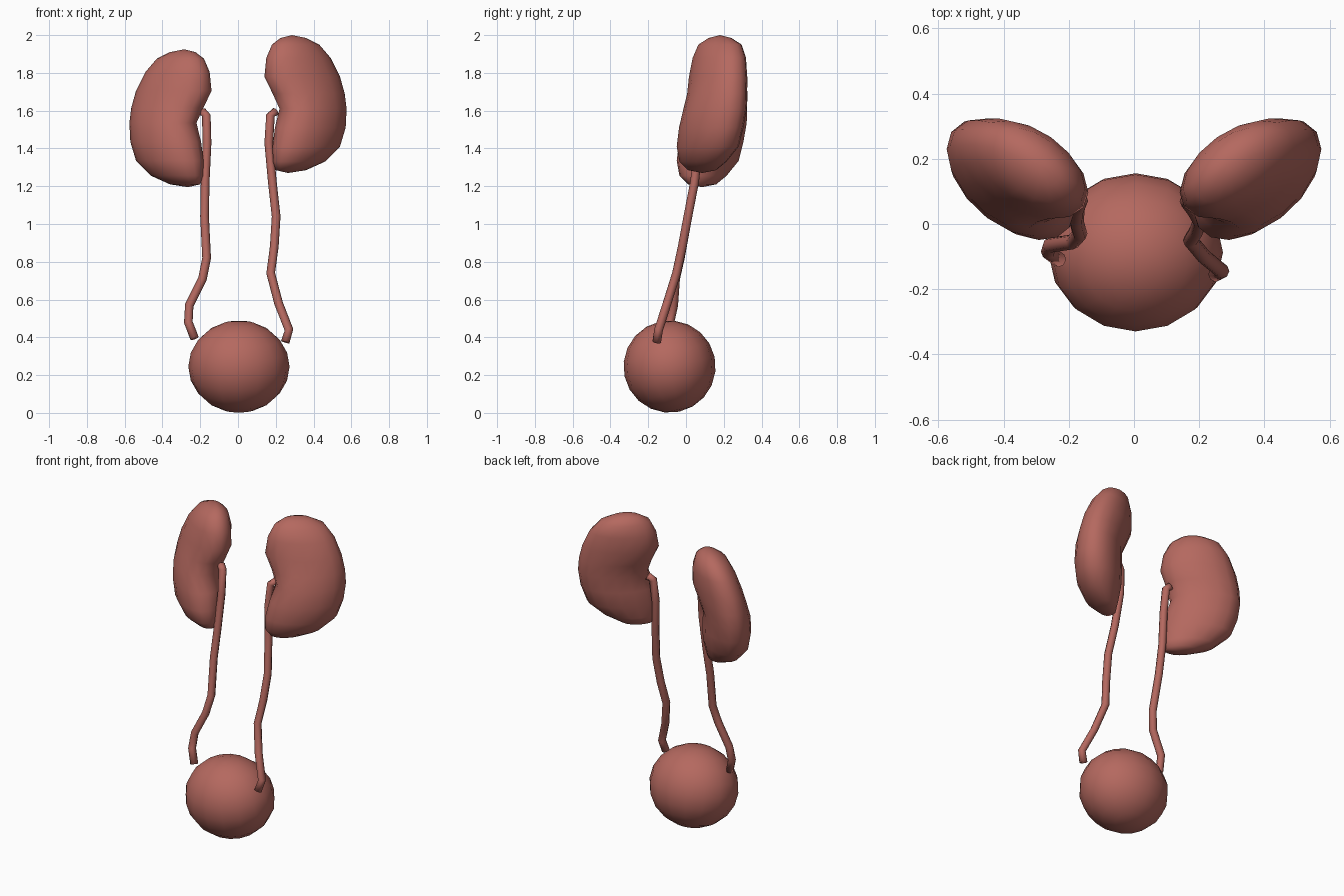
import bpy, bmesh, math
from mathutils import Matrix, Vector

if "Cube" in bpy.data.objects:
    bpy.data.objects.remove(bpy.data.objects["Cube"])

mat = bpy.data.materials.new("organ_red")
mat.diffuse_color = (0.46, 0.14, 0.115, 1)
mat.use_nodes = True
mat.node_tree.nodes["Principled BSDF"].inputs["Base Color"].default_value = mat.diffuse_color


def finish(name, bm):
    bmesh.ops.recalc_face_normals(bm, faces=bm.faces)
    for f in bm.faces:
        f.smooth = True
    me = bpy.data.meshes.new(name)
    bm.to_mesh(me)
    bm.free()
    ob = bpy.data.objects.new(name, me)
    bpy.context.collection.objects.link(ob)
    me.materials.append(mat)
    return ob


def loft(name, rings, tips=None):
    bm = bmesh.new()
    vs = [[bm.verts.new(p) for p in r] for r in rings]
    n = len(vs[0])
    for a, b in zip(vs, vs[1:]):
        for i in range(n):
            j = (i + 1) % n
            bm.faces.new((a[i], a[j], b[j], b[i]))
    if tips:
        for r, tip in zip((vs[0], vs[-1]), tips):
            t = bm.verts.new(tip)
            for i in range(n):
                bm.faces.new((r[i], r[(i + 1) % n], t))
    else:
        bm.faces.new(vs[0])
        bm.faces.new(vs[-1])
    return finish(name, bm)


# Kidneys: bean lofted from slanted oval sections (z, x0, x1, y0, y1, notch)
SECTIONS = [
    (1.285, 0.20, 0.36, 0.01, 0.16, 0),
    (1.33, 0.185, 0.46, -0.035, 0.215, 0),
    (1.41, 0.18, 0.54, -0.052, 0.28, 0.03),
    (1.51, 0.185, 0.57, -0.045, 0.305, 0.10),
    (1.61, 0.205, 0.575, -0.025, 0.322, 0.15),
    (1.69, 0.175, 0.565, 0.0, 0.325, 0.08),
    (1.78, 0.14, 0.54, 0.015, 0.325, 0),
    (1.88, 0.15, 0.49, 0.035, 0.318, 0),
    (1.95, 0.18, 0.43, 0.065, 0.295, 0),
    (1.985, 0.225, 0.36, 0.12, 0.24, 0),
]


def kidney(name, side, dz):
    phi = math.radians(62)
    rings = []
    for z, x0, x1, y0, y1, notch in SECTIONS:
        ring = []
        for i in range(16):
            t = 2 * math.pi * i / 16
            k = 1 - notch * max(0, math.cos(t - math.pi - phi / 2)) ** 4
            x = (x0 + x1) / 2 + k * (x1 - x0) / 2 * math.cos(t)
            y = (y0 + y1) / 2 + k * (y1 - y0) / 2 * math.cos(t - phi)
            ring.append((side * x, y, z + dz))
        rings.append(ring)
    tips = ((side * 0.265, 0.085, 1.27 + dz), (side * 0.285, 0.18, 2.0 + dz))
    return loft(name, rings, tips)


kidney("kidney_right", 1, 0)
kidney("kidney_left", -1, -0.075)


# Ureters: thin tubes swept along a path
def tube(name, pts, r, sides=8):
    pts = [Vector(p) for p in pts]
    rings = []
    for i, p in enumerate(pts):
        d = (pts[min(i + 1, len(pts) - 1)] - pts[max(i - 1, 0)]).normalized()
        u = d.cross(Vector((0, 1, 0))).normalized()
        v = d.cross(u)
        rings.append([p + r * (u * math.cos(a) + v * math.sin(a))
                      for a in (2 * math.pi * k / sides for k in range(sides))])
    return loft(name, rings)


tube("ureter_right", [
    (0.20, 0.10, 1.595), (0.172, 0.085, 1.575), (0.163, 0.07, 1.43),
    (0.182, 0.045, 1.22), (0.202, 0.01, 1.04), (0.192, -0.02, 0.88),
    (0.173, -0.05, 0.74), (0.215, -0.10, 0.58), (0.27, -0.145, 0.44),
    (0.25, -0.155, 0.375)], 0.023)
tube("ureter_left", [
    (-0.19, 0.10, 1.595), (-0.168, 0.085, 1.575), (-0.164, 0.07, 1.43),
    (-0.174, 0.045, 1.22), (-0.177, 0.01, 1.04), (-0.166, -0.03, 0.82),
    (-0.188, -0.055, 0.71), (-0.258, -0.065, 0.57), (-0.263, -0.085, 0.48),
    (-0.23, -0.11, 0.395)], 0.023)

# Bladder: slightly tilted squashed ball
bm = bmesh.new()
bmesh.ops.create_uvsphere(bm, u_segments=16, v_segments=10, radius=1)
bmesh.ops.transform(bm, verts=bm.verts, matrix=(
    Matrix.Translation((0.005, -0.087, 0.245))
    @ Matrix.Rotation(math.radians(12), 4, 'X')
    @ Matrix.Diagonal((0.268, 0.244, 0.244, 1))))
finish("bladder", bm)
